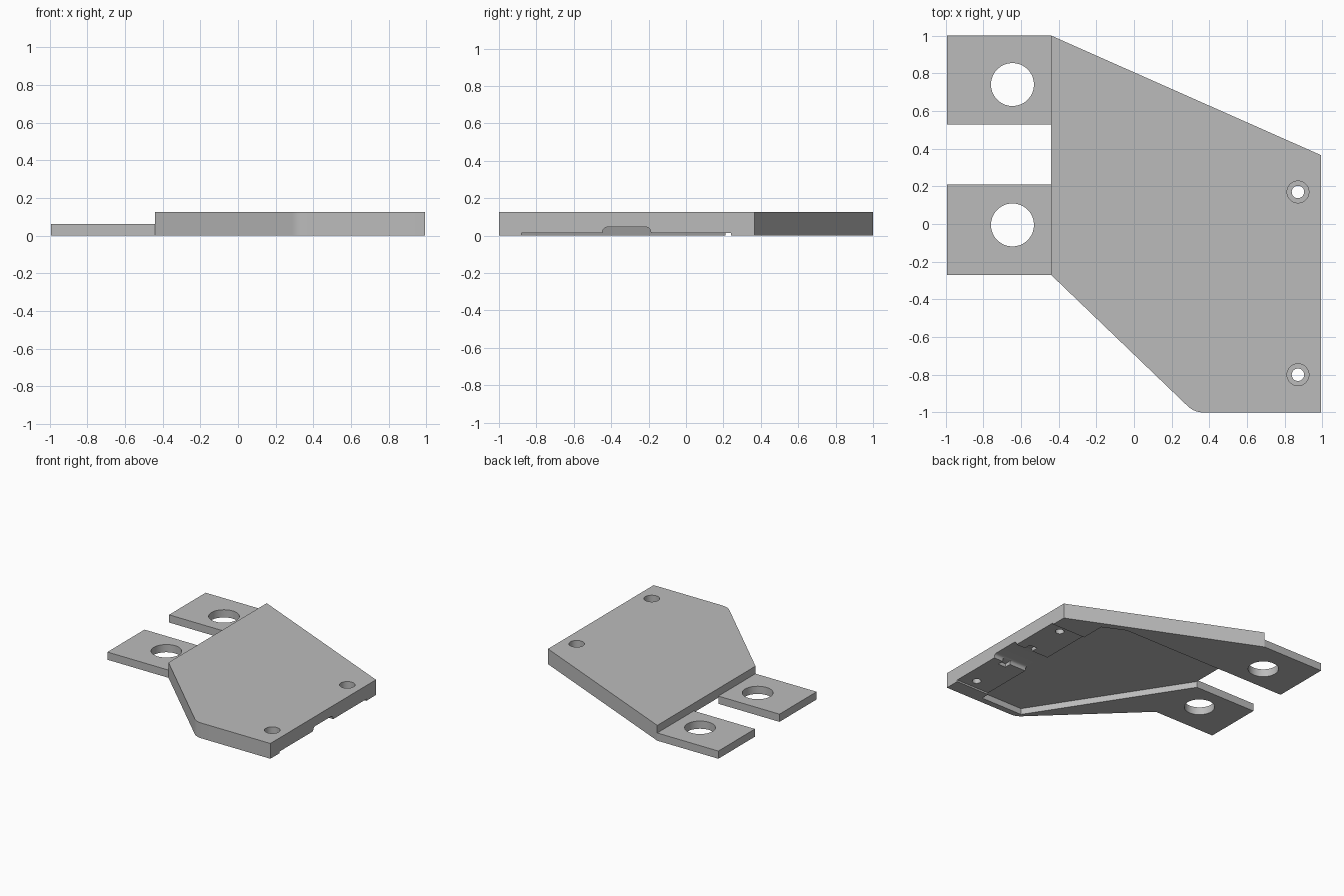
import bpy, bmesh, math
from mathutils import Vector

if "Cube" in bpy.data.objects:
    bpy.data.objects.remove(bpy.data.objects["Cube"], do_unlink=True)

grey = bpy.data.materials.new("plain grey")
grey.use_nodes = True
grey.diffuse_color = (0.5, 0.5, 0.5, 1)
grey.node_tree.nodes["Principled BSDF"].inputs["Base Color"].default_value = (0.5, 0.5, 0.5, 1)

THICK, TAB_THICK, STEP, END = 0.125, 0.063, -0.44, 0.993


def prism(name, outline, start, end, along_x=False):
    """Extrude a flat outline along z, or a y-z outline along x."""
    bm = bmesh.new()
    place = (lambda a, b: (start, a, b)) if along_x else (lambda a, b: (a, b, start))
    face = bm.faces.new([bm.verts.new(place(*p)) for p in outline])
    new = bmesh.ops.extrude_face_region(bm, geom=[face])["geom"]
    shift = Vector((end - start, 0, 0) if along_x else (0, 0, end - start))
    bmesh.ops.translate(bm, vec=shift, verts=[v for v in new if isinstance(v, bmesh.types.BMVert)])
    bmesh.ops.recalc_face_normals(bm, faces=bm.faces)
    mesh = bpy.data.meshes.new(name)
    bm.to_mesh(mesh)
    bm.free()
    mesh.materials.append(grey)
    obj = bpy.data.objects.new(name, mesh)
    bpy.context.collection.objects.link(obj)
    return obj


def box(x0, x1, y0, y1):
    return [(x0, y0), (x1, y0), (x1, y1), (x0, y1)]


def circle(x, y, r, n=48):
    return [(x + r * math.cos(math.tau * i / n), y + r * math.sin(math.tau * i / n)) for i in range(n)]


def round_corner(a, corner, b, size, n=8):
    """Points of a curve that rounds one corner of an outline."""
    a, c, b = Vector(a), Vector(corner), Vector(b)
    p, q = c + (a - c).normalized() * size, c + (b - c).normalized() * size
    return [tuple(p * (1 - t) ** 2 + c * 2 * t * (1 - t) + q * t * t) for t in (i / n for i in range(n + 1))]


def cut(obj, cutters):
    """Subtract the cutters one by one, then drop them."""
    for cutter in cutters:
        cutter.hide_render = True
        mod = obj.modifiers.new("cut", "BOOLEAN")
        mod.operation, mod.solver, mod.object = "DIFFERENCE", "EXACT", cutter
        graph = bpy.context.evaluated_depsgraph_get()
        mesh = bpy.data.meshes.new_from_object(obj.evaluated_get(graph))
        obj.modifiers.clear()
        obj.data = mesh
        bpy.data.objects.remove(cutter, do_unlink=True)


def smooth(obj):
    bpy.ops.object.select_all(action="DESELECT")
    obj.select_set(True)
    bpy.context.view_layer.objects.active = obj
    bpy.ops.object.shade_smooth_by_angle(angle=math.radians(25))


# Main plate with one rounded front corner
front_left, front_corner, front_end = (STEP, -0.27), (0.32, -1), (END, -1)
plate = prism("main_plate", [front_left]
              + round_corner(front_left, front_corner, front_end, 0.05)
              + [front_end, (END, 0.365), (STEP, 1)], 0, THICK)

# Underside pocket opening between the tabs, and shallow recess to the end edge
pocket = prism("pocket_cutter", [(-0.46, 0.24), (STEP, 0.21), (0.31, -0.95), (0.69, -0.95),
                                 (0.69, 0.44), (0.51, 0.525), (-0.46, 0.525)], -0.1, 0.05)
recess = prism("recess_cutter", box(0.67, 1.1, -0.88, 0.24), -0.1, 0.014)

# Rounded cable channel with a cross slot
left, right, top = (-0.455, -0.1), (-0.18, -0.1), 0.046
channel = prism("channel_cutter", [left, right]
                + round_corner(right, (-0.19, top), (-0.44, top), 0.03)
                + round_corner((-0.19, top), (-0.445, top), left, 0.03), 0.67, 1.1, True)
slot = prism("slot_cutter", box(0.84, 0.91, -0.5, -0.13), -0.1, 0.042)
cutters = [pocket, recess, channel, slot]

# Counterbored screw holes
for y in (0.17, -0.8):
    cutters.append(prism("screw_cutter", circle(0.87, y, 0.033), -0.1, 0.3))
    cutters.append(prism("counterbore_cutter", circle(0.87, y, 0.058), 0.07, 0.3))
cut(plate, cutters)
smooth(plate)

# Mounting tabs with large holes
for name, y0, y1, hole_y in (("back_tab", 0.527, 1, 0.74), ("front_tab", -0.27, 0.21, -0.005)):
    tab = prism(name, box(-END, STEP, y0, y1), 0, TAB_THICK)
    cut(tab, [prism("hole_cutter", circle(-0.645, hole_y, 0.114, 64), -0.1, 0.3)])
    smooth(tab)
